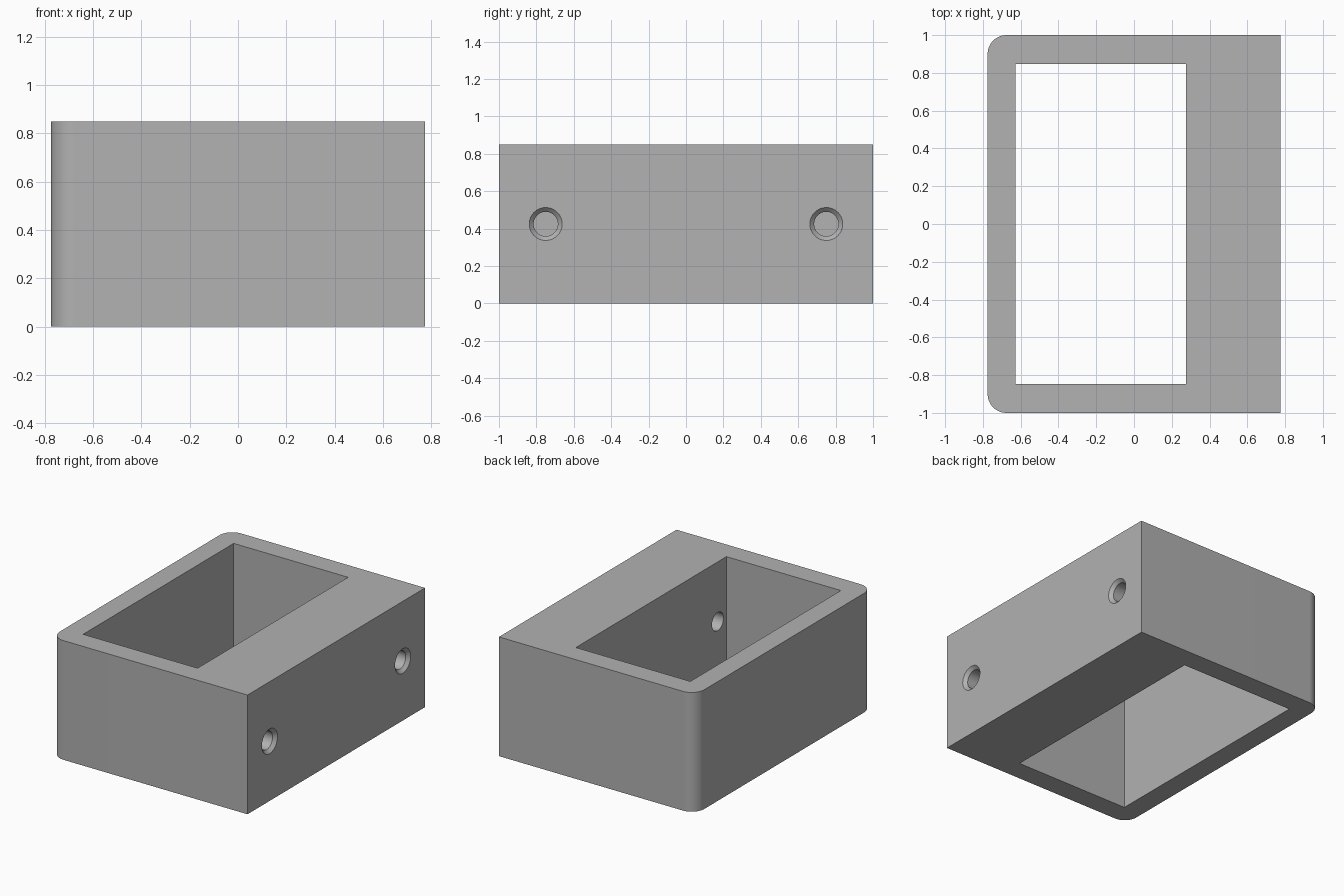
import bpy, bmesh, math
from mathutils import Matrix

cube = bpy.data.objects.get("Cube")
if cube:
    bpy.data.objects.remove(cube)

HALF_X, HALF_Y, HEIGHT = 0.775, 1.0, 0.85
CORNER = 0.1
POCKET_LEFT, POCKET_RIGHT, POCKET_Y = -0.628, 0.275, 0.848
HOLE_Y, HOLE_R, SINK_R = 0.75, 0.065, 0.088
SINK_DEPTH = SINK_R - HOLE_R

grey = bpy.data.materials.new("plain grey")
grey.use_nodes = True
colour = (0.445, 0.445, 0.445, 1)
grey.diffuse_color = colour
grey.node_tree.nodes["Principled BSDF"].inputs["Base Color"].default_value = colour


def make_object(name, bm):
    bmesh.ops.recalc_face_normals(bm, faces=bm.faces)
    mesh = bpy.data.meshes.new(name)
    bm.to_mesh(mesh)
    bm.free()
    mesh.materials.append(grey)
    obj = bpy.data.objects.new(name, mesh)
    bpy.context.collection.objects.link(obj)
    return obj


def prism(name, outline, bottom, top):
    bm = bmesh.new()
    face = bm.faces.new([bm.verts.new((x, y, bottom)) for x, y in outline])
    raised = bmesh.ops.extrude_face_region(bm, geom=[face])["geom"]
    verts = [v for v in raised if isinstance(v, bmesh.types.BMVert)]
    bmesh.ops.translate(bm, verts=verts, vec=(0, 0, top - bottom))
    return make_object(name, bm)


def corner_arc(cx, cy, start, steps=16):
    angles = [math.radians(start + 90 * i / steps) for i in range(steps + 1)]
    return [(cx + CORNER * math.cos(a), cy + CORNER * math.sin(a)) for a in angles]


def screw_cutter(name, y):
    # Revolved profile along x: straight bore, then the flared countersink
    profile = [(POCKET_RIGHT - 0.1, HOLE_R), (HALF_X - SINK_DEPTH, HOLE_R),
               (HALF_X, SINK_R), (HALF_X + 0.05, SINK_R)]
    bm = bmesh.new()
    count = 48
    rings = []
    for x, r in profile:
        ring = bmesh.ops.create_circle(
            bm, segments=count, radius=r,
            matrix=Matrix.Translation((x, y, HEIGHT / 2)) @ Matrix.Rotation(math.pi / 2, 4, "Y"))
        rings.append(ring["verts"])
    for a, b in zip(rings, rings[1:]):
        for i in range(count):
            j = (i + 1) % count
            bm.faces.new((a[i], a[j], b[j], b[i]))
    bm.faces.new(rings[0])
    bm.faces.new(rings[-1])
    return make_object(name, bm)


# Body: block with two rounded vertical corners on the -x side
inner_x, inner_y = -HALF_X + CORNER, HALF_Y - CORNER
outline = [(HALF_X, -HALF_Y), (HALF_X, HALF_Y)]
outline += corner_arc(inner_x, inner_y, 90) + corner_arc(inner_x, -inner_y, 180)
body = prism("bracket_body", outline, 0, HEIGHT)

# Cutters: rectangular opening and two countersunk screw holes
opening = [(POCKET_LEFT, -POCKET_Y), (POCKET_RIGHT, -POCKET_Y),
           (POCKET_RIGHT, POCKET_Y), (POCKET_LEFT, POCKET_Y)]
cutters = [prism("opening_cutter", opening, -0.1, HEIGHT + 0.1),
           screw_cutter("front_hole_cutter", -HOLE_Y),
           screw_cutter("back_hole_cutter", HOLE_Y)]

bpy.ops.object.select_all(action="DESELECT")
body.select_set(True)
bpy.context.view_layer.objects.active = body
for cutter in cutters:
    cut = body.modifiers.new(cutter.name, "BOOLEAN")
    cut.object = cutter
    cut.operation = "DIFFERENCE"
    cut.solver = "EXACT"
    bpy.ops.object.modifier_apply(modifier=cut.name)
    bpy.data.objects.remove(cutter)

bpy.ops.object.shade_smooth_by_angle(angle=math.radians(30))
